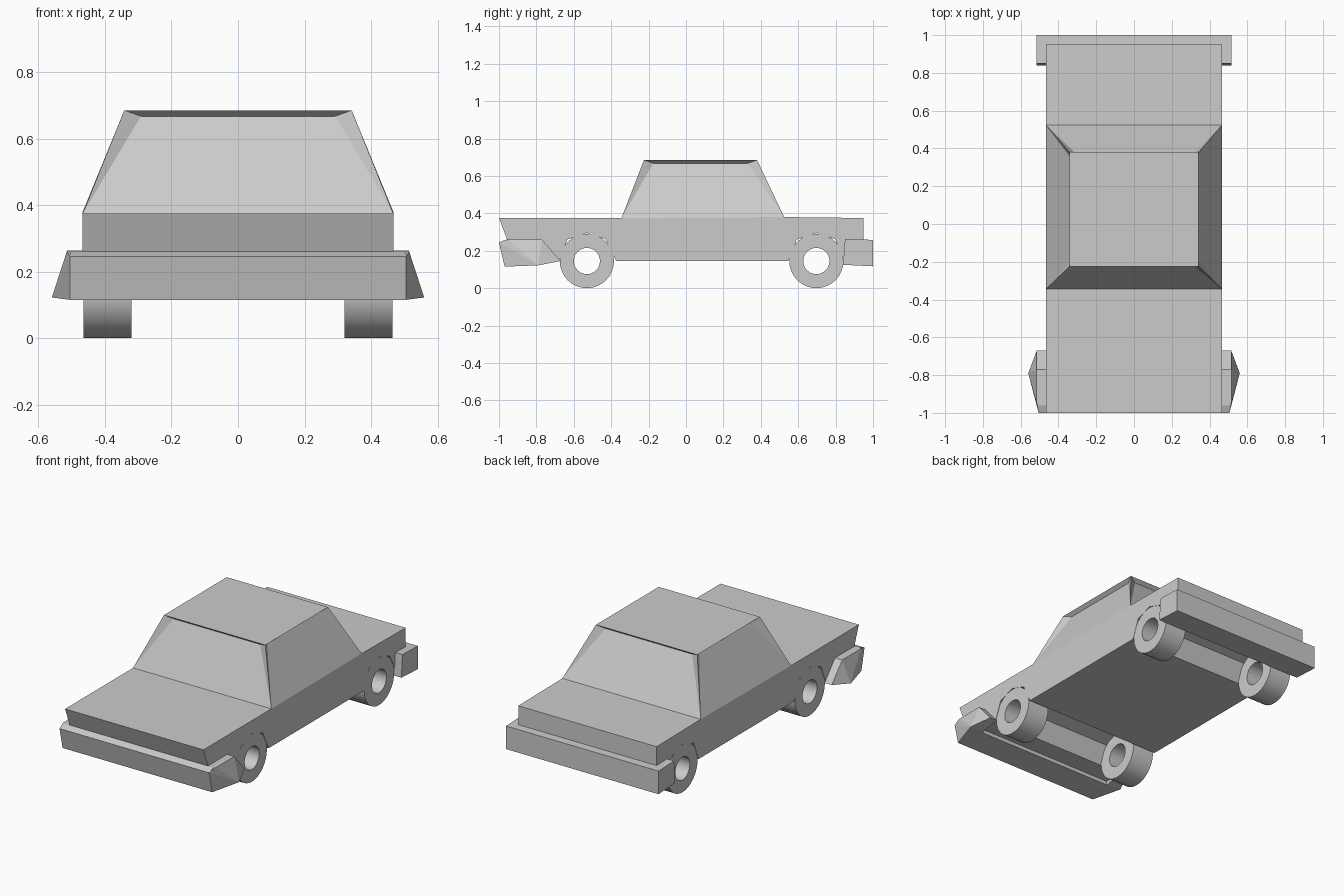
import bpy, bmesh, math
from mathutils import Vector

if "Cube" in bpy.data.objects:
    bpy.data.objects.remove(bpy.data.objects["Cube"], do_unlink=True)

grey = bpy.data.materials.new("plain grey")
grey.use_nodes = True
COLOUR = (0.6, 0.6, 0.6, 1)
grey.diffuse_color = COLOUR
grey.node_tree.nodes["Principled BSDF"].inputs["Base Color"].default_value = COLOUR


def finish(bm, name):
    bmesh.ops.recalc_face_normals(bm, faces=bm.faces[:])
    mesh = bpy.data.meshes.new(name)
    bm.to_mesh(mesh)
    bm.free()
    mesh.materials.append(grey)
    obj = bpy.data.objects.new(name, mesh)
    bpy.context.collection.objects.link(obj)
    return obj


def extrude_x(name, profile, half):
    """Side profile of (y, z) points swept across the width."""
    bm = bmesh.new()
    face = bm.faces.new([bm.verts.new((-half, y, z)) for y, z in profile])
    side = bmesh.ops.extrude_face_region(bm, geom=[face])
    moved = [v for v in side["geom"] if isinstance(v, bmesh.types.BMVert)]
    bmesh.ops.translate(bm, verts=moved, vec=(2 * half, 0, 0))
    return finish(bm, name)


def hull(name, points):
    bm = bmesh.new()
    for p in points:
        bm.verts.new(p)
    bmesh.ops.convex_hull(bm, input=bm.verts[:])
    bmesh.ops.dissolve_limit(bm, angle_limit=0.01, verts=bm.verts[:], edges=bm.edges[:])
    return finish(bm, name)


AXLES = {"front": -0.53, "rear": 0.697}
HALF = 0.467
FLOOR = 0.145

# Body with wheel arches cut through the full width
arch = [(-0.15, FLOOR), (-0.105, 0.26), (0, 0.295), (0.1, 0.262), (0.157, FLOOR)]
profile = [(-1, 0.375), (-0.945, 0.23), (-0.93, FLOOR)]
for axle in AXLES.values():
    profile += [(axle + dy, z) for dy, z in arch]
profile += [(0.95, FLOOR), (0.95, 0.375), (0.525, 0.38), (-0.345, 0.375)]
extrude_x("body", profile, HALF)

# Cabin: each window leans in under the roof edge, leaving thin pillars
base = [Vector(p) for p in ((-HALF, -0.345, 0.375), (HALF, -0.345, 0.375),
                            (HALF, 0.525, 0.38), (-HALF, 0.525, 0.38))]
roof = [Vector(p) for p in ((-0.342, -0.225, 0.685), (0.342, -0.225, 0.685),
                            (0.342, 0.38, 0.685), (-0.342, 0.38, 0.685))]
bm = bmesh.new()
low = [bm.verts.new(p) for p in base]
high = [bm.verts.new(p) for p in roof]
bm.faces.new(high)
bm.faces.new(low[::-1])
for i in range(4):
    j = (i + 1) % 4
    along = (roof[j] - roof[i]).normalized()
    inward = Vector((-along.y, along.x, 0))
    sink = inward * 0.022 - Vector((0, 0, 0.018))
    a = bm.verts.new(roof[i] + along * 0.05 + sink)
    b = bm.verts.new(roof[j] - along * 0.05 + sink)
    bm.faces.new((low[i], low[j], b, a))
    bm.faces.new((a, b, high[j], high[i]))
    bm.faces.new((low[i], a, high[i]))
    bm.faces.new((low[j], high[j], b))
finish(bm, "cabin")

# Front bumper bar and its flared ends
bar = [(-1, 0.245), (-0.96, 0.26), (-0.8, 0.26), (-0.8, 0.122), (-0.97, 0.115)]
extrude_x("front_bumper", bar, 0.505)
for name, s in (("left", 1), ("right", -1)):
    end = [(0.505, -1, 0.245), (0.505, -0.97, 0.115), (0.515, -0.95, 0.26),
           (0.515, -0.77, 0.26), (0.515, -0.67, FLOOR), (0.56, -0.79, 0.122)]
    inner = [(HALF, y, z) for x, y, z in end]
    hull(name + "_bumper_end", [(s * x, y, z) for x, y, z in end + inner])

# Rear bumper
extrude_x("rear_bumper", [(0.85, 0.263), (1, 0.258), (1, 0.117), (0.84, 0.125)], 0.515)

# Wheels: open tubes
SEGMENTS = 32
for end, axle in AXLES.items():
    for name, x0, x1 in (("left", 0.32, 0.465), ("right", -0.465, -0.32)):
        bm = bmesh.new()
        rings = []
        for x, r in ((x0, 0.145), (x1, 0.145), (x1, 0.07), (x0, 0.07)):
            angles = [math.tau * k / SEGMENTS for k in range(SEGMENTS)]
            rings.append([bm.verts.new((x, axle + r * math.cos(t), 0.145 + r * math.sin(t)))
                          for t in angles])
        for n in range(4):
            p, q = rings[n], rings[(n + 1) % 4]
            for k in range(SEGMENTS):
                m = (k + 1) % SEGMENTS
                bm.faces.new((p[k], p[m], q[m], q[k]))
        wheel = finish(bm, end + "_" + name + "_wheel")
        bpy.ops.object.select_all(action="DESELECT")
        wheel.select_set(True)
        bpy.context.view_layer.objects.active = wheel
        bpy.ops.object.shade_smooth_by_angle(angle=math.radians(30))
